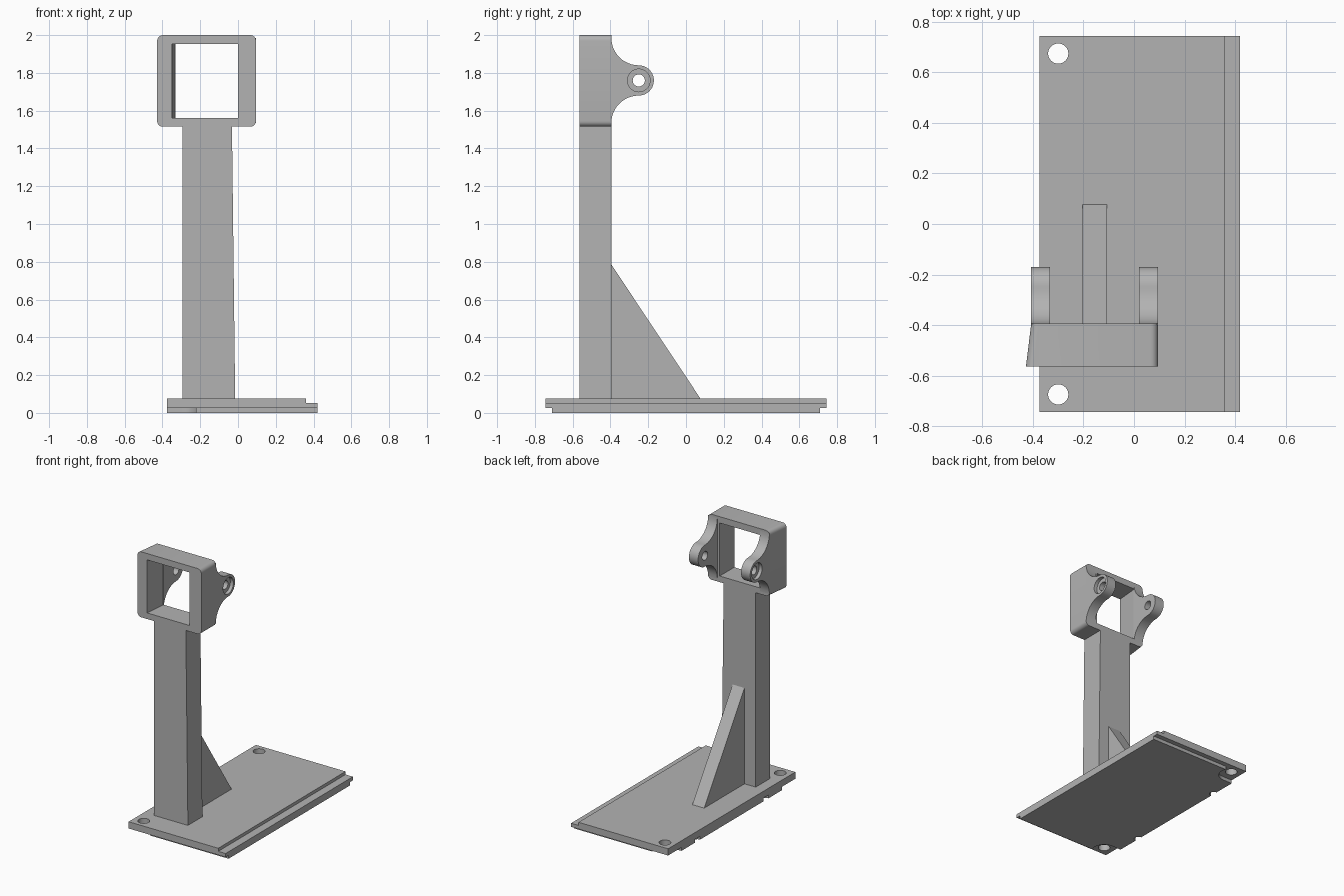
import bpy
from math import sin, cos, pi, radians

cube = bpy.data.objects.get("Cube")
if cube:
    bpy.data.objects.remove(cube, do_unlink=True)

grey = bpy.data.materials.new("plain grey")
grey.use_nodes = True
grey.diffuse_color = (0.45, 0.45, 0.45, 1)
grey.node_tree.nodes["Principled BSDF"].inputs["Base Color"].default_value = (0.45, 0.45, 0.45, 1)


def loft(name, start, end, axis, lo, hi):
    """Closed solid between two matching outlines lying across the given axis."""
    n = len(start)
    verts = []
    for outline, level in ((start, lo), (end, hi)):
        for p in outline:
            co = list(p)
            co.insert("xyz".index(axis), level)
            verts.append(co)
    faces = [(i, (i + 1) % n, (i + 1) % n + n, i + n) for i in range(n)]
    faces += [tuple(reversed(range(n))), tuple(range(n, 2 * n))]
    mesh = bpy.data.meshes.new(name)
    mesh.from_pydata(verts, [], faces)
    mesh.materials.append(grey)
    obj = bpy.data.objects.new(name, mesh)
    bpy.context.collection.objects.link(obj)
    bpy.context.view_layer.objects.active = obj
    bpy.ops.object.select_all(action='DESELECT')
    obj.select_set(True)
    bpy.ops.object.mode_set(mode='EDIT')
    bpy.ops.mesh.select_all(action='SELECT')
    bpy.ops.mesh.normals_make_consistent(inside=False)
    bpy.ops.object.mode_set(mode='OBJECT')
    return obj


def prism(name, outline, axis, lo, hi):
    return loft(name, outline, outline, axis, lo, hi)


def rect(a0, a1, b0, b1):
    return [(a0, b0), (a1, b0), (a1, b1), (a0, b1)]


def arc(ca, cb, r, t0, t1, n=12):
    angles = [radians(t0 + (t1 - t0) * i / n) for i in range(n + 1)]
    return [(ca + r * cos(t), cb + r * sin(t)) for t in angles]


def circle(ca, cb, r, n=40):
    return arc(ca, cb, r, 0, 360, n)[:-1]


def round_rect(a0, a1, b0, b1, r):
    return (arc(a0 + r, b0 + r, r, 180, 270, 6) + arc(a1 - r, b0 + r, r, 270, 360, 6)
            + arc(a1 - r, b1 - r, r, 0, 90, 6) + arc(a0 + r, b1 - r, r, 90, 180, 6))


def cut(obj, *cutters):
    for cutter in cutters:
        cutter.hide_render = True
        mod = obj.modifiers.new("cut", 'BOOLEAN')
        mod.operation, mod.solver, mod.object = 'DIFFERENCE', 'EXACT', cutter
        bpy.context.view_layer.objects.active = obj
        bpy.ops.object.modifier_apply(modifier=mod.name)
        bpy.data.objects.remove(cutter, do_unlink=True)


def smooth(obj):
    bpy.ops.object.select_all(action='DESELECT')
    obj.select_set(True)
    bpy.context.view_layer.objects.active = obj
    bpy.ops.object.shade_smooth_by_angle(angle=radians(35))


# Base plate with a stepped edge, and the thin slab under it
base = prism("base_plate", [(-0.375, 0.025), (0.42, 0.025), (0.42, 0.052), (0.36, 0.052),
                            (0.36, 0.075), (-0.375, 0.075)], 'y', -0.745, 0.745)
slab = prism("base_underside", rect(-0.375, 0.42, -0.71, 0.71), 'z', 0, 0.025)
for side in (-1, 1):
    y = side * 0.675
    cut(base, prism("bolt_hole", circle(-0.3, y, 0.04), 'z', -0.1, 0.2))
    # Relief around each bolt hole and a small edge notch
    cut(slab, prism("bolt_relief", circle(-0.3, y, 0.085), 'z', -0.1, 0.1),
        prism("corner_relief", rect(-0.5, -0.3, *sorted((side * 0.59, side * 0.8))), 'z', -0.1, 0.1),
        prism("edge_notch", circle(-0.375, side * 0.4, 0.03), 'z', -0.1, 0.1))

# Slightly tapered upright and its rear gusset
prism_y = (-0.565, -0.395)
loft("upright", rect(-0.295, -0.015, *prism_y), rect(-0.295, -0.032, *prism_y), 'z', 0.075, 1.52)
prism("rear_gusset", [(-0.395, 0.075), (0.077, 0.075), (-0.395, 0.785)], 'x', -0.203, -0.106)

# Square head frame, narrower at the back on one side
head = loft("head_frame", round_rect(-0.428, 0.095, 1.515, 2, 0.03),
            round_rect(-0.407, 0.095, 1.515, 2, 0.03), 'y', *prism_y)
cut(head, loft("window", rect(-0.352, 0, 1.56, 1.953), rect(-0.333, 0, 1.56, 1.953),
               'y', -0.585, -0.375))

# Pivot ears with concave shoulders, a pin hole and an outer counterbore
ear_outline = ([(-0.4, 1.535), (-0.395, 1.535)] + arc(-0.25, 1.535, 0.145, 180, 90)[1:]
               + arc(-0.25, 1.76, 0.08, -90, 90, 20)
               + arc(-0.25, 1.985, 0.145, 270, 180)[1:] + [(-0.4, 1.985)])
ears = []
for name, x0, x1, outer in (("right_ear", -0.407, -0.332, -0.407), ("left_ear", 0.02, 0.095, 0.095)):
    ear = prism(name, ear_outline, 'x', x0, x1)
    cut(ear, prism("pin_hole", circle(-0.25, 1.76, 0.032), 'x', x0 - 0.1, x1 + 0.1),
        prism("counterbore", circle(-0.25, 1.76, 0.06), 'x', outer - 0.025, outer + 0.025))
    ears.append(ear)

for part in [base, slab, head] + ears:
    smooth(part)
